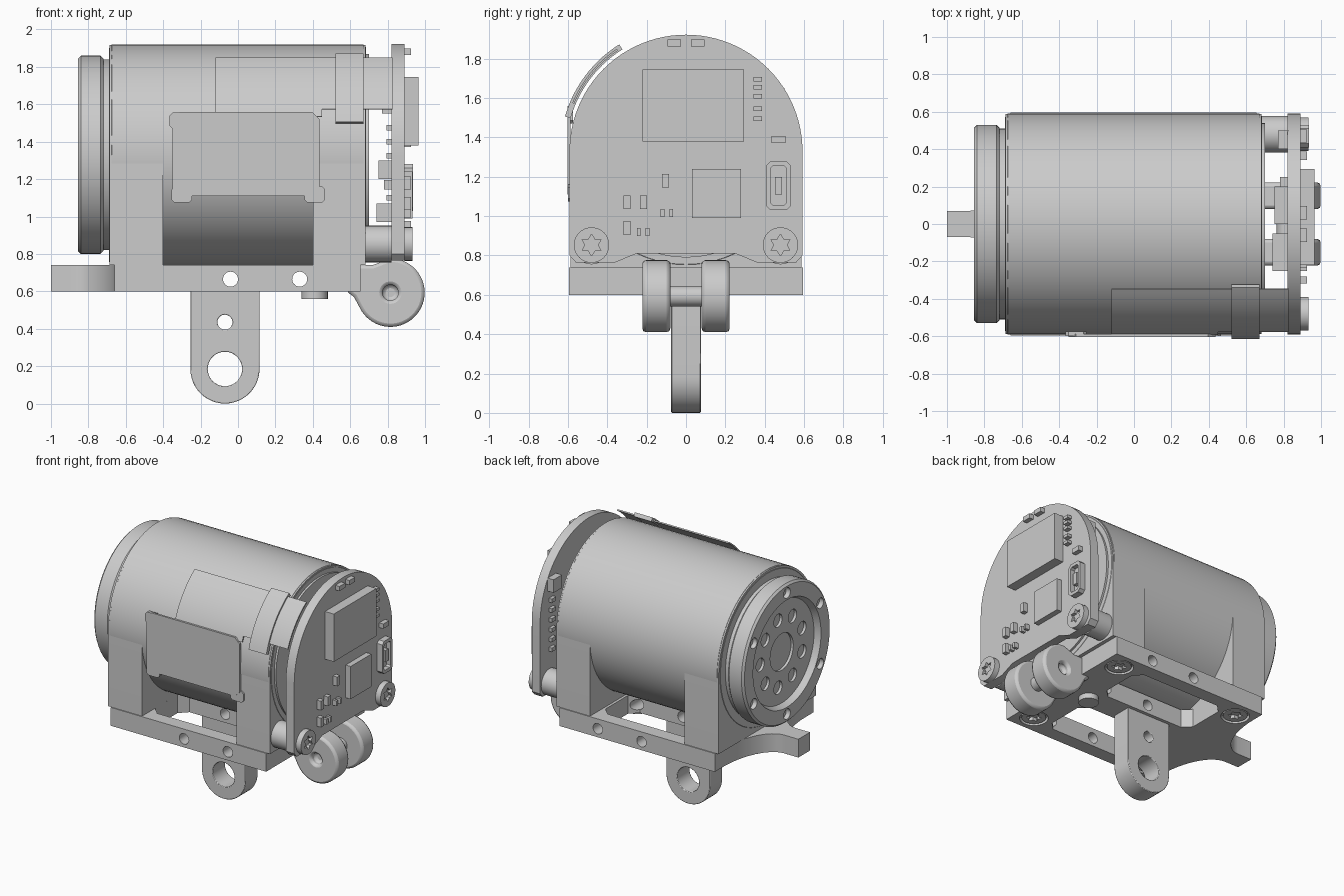
import bpy, bmesh
from math import sin, cos, radians, pi
from mathutils import Matrix, Vector

if "Cube" in bpy.data.objects:
    bpy.data.objects.remove(bpy.data.objects["Cube"])

GREY = (0.6, 0.6, 0.6, 1)
mat = bpy.data.materials.new("plain_grey")
mat.use_nodes = True
mat.diffuse_color = GREY
mat.node_tree.nodes["Principled BSDF"].inputs["Base Color"].default_value = GREY

AXIS_Z = 1.33   # height of the motor axis
parts = []


def finish(name, bm):
    bmesh.ops.recalc_face_normals(bm, faces=bm.faces)
    me = bpy.data.meshes.new(name)
    bm.to_mesh(me)
    bm.free()
    me.materials.append(mat)
    ob = bpy.data.objects.new(name, me)
    bpy.context.collection.objects.link(ob)
    parts.append(ob)
    return ob


def arc(cx, cy, rx, a0, a1, n=24, ry=None):
    ry = ry or rx
    angles = [radians(a0 + (a1 - a0) * i / n) for i in range(n + 1)]
    return [(cx + rx * cos(a), cy + ry * sin(a)) for a in angles]


def circle(cx, cy, r, n=32):
    return arc(cx, cy, r, 0, 360, n)[:-1]


def rect(a0, a1, b0, b1, c=0):
    if not c:
        return [(a0, b0), (a1, b0), (a1, b1), (a0, b1)]
    return [(a0 + c, b0), (a1 - c, b0), (a1, b0 + c), (a1, b1 - c),
            (a1 - c, b1), (a0 + c, b1), (a0, b1 - c), (a0, b0 + c)]


def star(cx, cy, r):
    return [(cx + r * (1, .6)[i % 2] * sin(i * pi / 6),
             cy + r * (1, .6)[i % 2] * cos(i * pi / 6)) for i in range(12)]


def prism(name, pts, axis, lo, hi, bevel=0):
    """Extrude a flat outline along the given axis."""
    place = {"x": lambda p, d: (d, p[0], p[1]),
             "y": lambda p, d: (p[0], d, p[1]),
             "z": lambda p, d: (p[0], p[1], d)}[axis]
    bm = bmesh.new()
    face = bm.faces.new([bm.verts.new(place(p, lo)) for p in pts])
    ext = bmesh.ops.extrude_face_region(bm, geom=[face])
    verts = [v for v in ext["geom"] if isinstance(v, bmesh.types.BMVert)]
    bmesh.ops.translate(bm, verts=verts, vec=Vector(place((0, 0), hi - lo)))
    ob = finish(name, bm)
    if bevel:
        add_bevel(ob, bevel)
    return ob


def add_bevel(ob, width):
    m = ob.modifiers.new("edge_bevel", "BEVEL")
    m.width, m.segments, m.limit_method, m.angle_limit = width, 2, "ANGLE", radians(40)


def cut(ob, pts, axis, lo, hi):
    """Subtract a prism from a part."""
    cutter = prism("cutter", pts, axis, lo, hi)
    parts.remove(cutter)
    cutter.hide_render = True
    m = ob.modifiers.new("cut", "BOOLEAN")
    m.operation, m.solver, m.object = "DIFFERENCE", "EXACT", cutter
    bpy.context.view_layer.objects.active = ob
    bpy.ops.object.modifier_apply(modifier=m.name)
    bpy.data.objects.remove(cutter)


def lathe(name, profile, steps=72):
    """Turn an (x, radius) profile around the motor axis."""
    bm = bmesh.new()
    vs = [bm.verts.new((x, 0, AXIS_Z + r)) for x, r in profile]
    es = [bm.edges.new(p) for p in zip(vs, vs[1:])]
    bmesh.ops.spin(bm, geom=vs + es, cent=(0, 0, AXIS_Z), axis=(1, 0, 0),
                   angle=2 * pi, steps=steps)
    bmesh.ops.remove_doubles(bm, verts=bm.verts, dist=1e-4)
    return finish(name, bm)


# Motor body, with its neck and rear step
lathe("motor_body", [(-.73, 0), (-.73, .51), (-.69, .51), (-.69, .57), (-.675, .59),
                     (.67, .59), (.685, .575), (.685, .54), (.7, .54), (.7, 0)])

# Front cap with dished face, pits and rim holes
cap = lathe("end_cap", [(-.81, 0), (-.81, .39), (-.855, .41), (-.855, .515),
                        (-.84, .53), (-.735, .53), (-.72, .515), (-.72, 0)])
cut(cap, circle(0, AXIS_Z, .14), "x", -.9, -.79)
for i in range(9):
    a = 2 * pi * i / 9
    cut(cap, circle(.26 * cos(a), AXIS_Z + .26 * sin(a), .05, 20), "x", -.9, -.79)
for i in range(6):
    a = pi / 6 + pi * i / 3
    cut(cap, circle(.463 * cos(a), AXIS_Z + .463 * sin(a), .04, 20), "x", -.9, -.82)

# Saddle blocks carrying both ends of the motor
saddle = [(-.588, .74), (.588, .74)] + arc(0, AXIS_Z, .588, 0, 180, 48)
prism("saddle_front", saddle, "x", -.688, -.4)
prism("saddle_rear", saddle, "x", .4, .683)

# Base plate with tongue, windows, side holes and screw pockets
flare = arc(-.88, .5, .22, 0, -90, 12, ry=.43)
half = [(.655, .595), (-.66, .595)] + flare + [(-1, .07)]
plate = prism("base_plate", half + [(x, -y) for x, y in reversed(half)], "z", .6, .74)
for s in (-1, 1):
    window = rect(-.4, .38, min(s * .1, s * .49), max(s * .1, s * .49), .06)
    cut(plate, window, "z", .5, .8)
for x in (-.04, .33):
    cut(plate, circle(x, .665, .04), "y", -.7, .7)
for x in (-.53, .52):
    for y in (-.46, .46):
        cut(plate, circle(x, y, .1), "z", .5, .63)
        head = prism("plate_screw", circle(x, y, .085), "z", .605, .64)
        cut(head, star(x, y, .055), "z", .5, .63)
add_bevel(plate, .008)
prism("plate_stud", circle(.41, 0, .07), "z", .56, .61)

# Mounting finger with two eyelets
finger = prism("mount_finger", [(.115, .62), (-.255, .62)] + arc(-.07, .185, .185, 180, 360),
               "y", -.075, .075)
cut(finger, circle(-.07, .185, .092), "y", -1, 1)
cut(finger, circle(-.07, .435, .04), "y", -1, 1)
add_bevel(finger, .015)

# Hinge lugs and their pin
lug = arc(.815, .593, .183, 205, 450, 36) + [(.72, .74), (.58, .74), (.58, .6), (.62, .57)]
for s, name in ((-1, "hinge_lug_front"), (1, "hinge_lug_back")):
    ob = prism(name, lug, "y", *sorted((s * .08, s * .222)))
    cut(ob, circle(.815, .593, .042), "y", *sorted((s * .17, s * .4)))
    add_bevel(ob, .018)
prism("hinge_pin", circle(.815, .593, .052), "y", -.1, .1)

# Circuit board
board = [(-.25, .81), (-.36, .765), (-.56, .765), (-.592, .8)]
board += arc(0, AXIS_Z, .592, 180, 0, 48) + [(.592, .8), (.56, .765), (.36, .765), (.25, .81)]
prism("circuit_board", board, "x", .82, .89)

# Board standoffs and screws
for y in (-.48, .48):
    prism("board_standoff", circle(y, .853, .098), "x", .67, .82)
    head = prism("board_screw", circle(y, .853, .09), "x", .89, .932)
    cut(head, star(y, .853, .055), "x", .908, 1)

# Chips on the outer face
prism("large_chip", rect(-.22, .295, 1.38, 1.745), "x", .885, .965)
prism("small_chip", rect(.03, .28, .99, 1.24), "x", .885, .932)


def component(y, z, w, h, lo=.885, hi=.925):
    prism("board_component", rect(y - w / 2, y + w / 2, z - h / 2, z + h / 2), "x", lo, hi)


for y in (-.06, .06):
    component(y, 1.88, .07, .035)
for z in (1.695, 1.655, 1.61, 1.545, 1.495):
    component(.365, z, .045, .022)
for y, z in ((-.105, 1.18), (-.3, 1.07), (-.215, 1.07), (-.3, .94)):
    component(y, z, .036, .07)
for y, z in ((-.24, .92), (-.195, .92), (-.12, 1.015), (-.075, 1.015)):
    component(y, z, .02, .04)
component(.47, 1.39, .07, .036)

# Connector socket
socket = prism("connector_socket", rect(.41, .53, 1.03, 1.28, .02), "x", .885, .935)
cut(socket, rect(.43, .51, 1.055, 1.255, .012), "x", .9, 1)
prism("connector_core", rect(.452, .488, 1.11, 1.2), "x", .89, .93)

# Components on the inner face
for y, z, w, h, lo in ((.1, 1.25, .2, .1, .75), (-.15, 1.02, .2, .1, .74),
                       (.2, 1.17, .1, .05, .78), (.45, 1.6, .1, .1, .77)):
    component(y, z, w, h, lo, .825)
for i in range(6):
    component(.46, 1.1 + .075 * i, .05, .03, .795, .825)


# Flexible ribbon curving over the motor
def sheet(name, r, a0, a1, lo, hi, t=.01):
    outline = arc(0, AXIS_Z, r, a0, a1, 14) + arc(0, AXIS_Z, r - t, a1, a0, 14)
    prism(name, outline, "x", lo, hi)


sheet("ribbon_wide", .628, 124, 161, -.12, .45)
sheet("ribbon_tail", .628, 124, 157, .45, .825)
sheet("ribbon_clamp", .64, 122, 164, .52, .67, .03)

# Flat pad at the ribbon's end, with its tabs
prism("ribbon_pad", rect(-.35, .435, 1.11, 1.56, .04), "y", -.603, -.588)
for x, z in ((-.31, 1.515), (-.3, 1.12), (.41, 1.12)):
    prism("pad_tab", rect(x - .055, x + .055, z - .045, z + .04, .015), "y", -.6, -.575)

# Smooth the round surfaces, keep hard edges
bpy.ops.object.select_all(action="DESELECT")
for ob in parts:
    ob.select_set(True)
bpy.context.view_layer.objects.active = parts[0]
bpy.ops.object.shade_smooth_by_angle(angle=radians(30))
